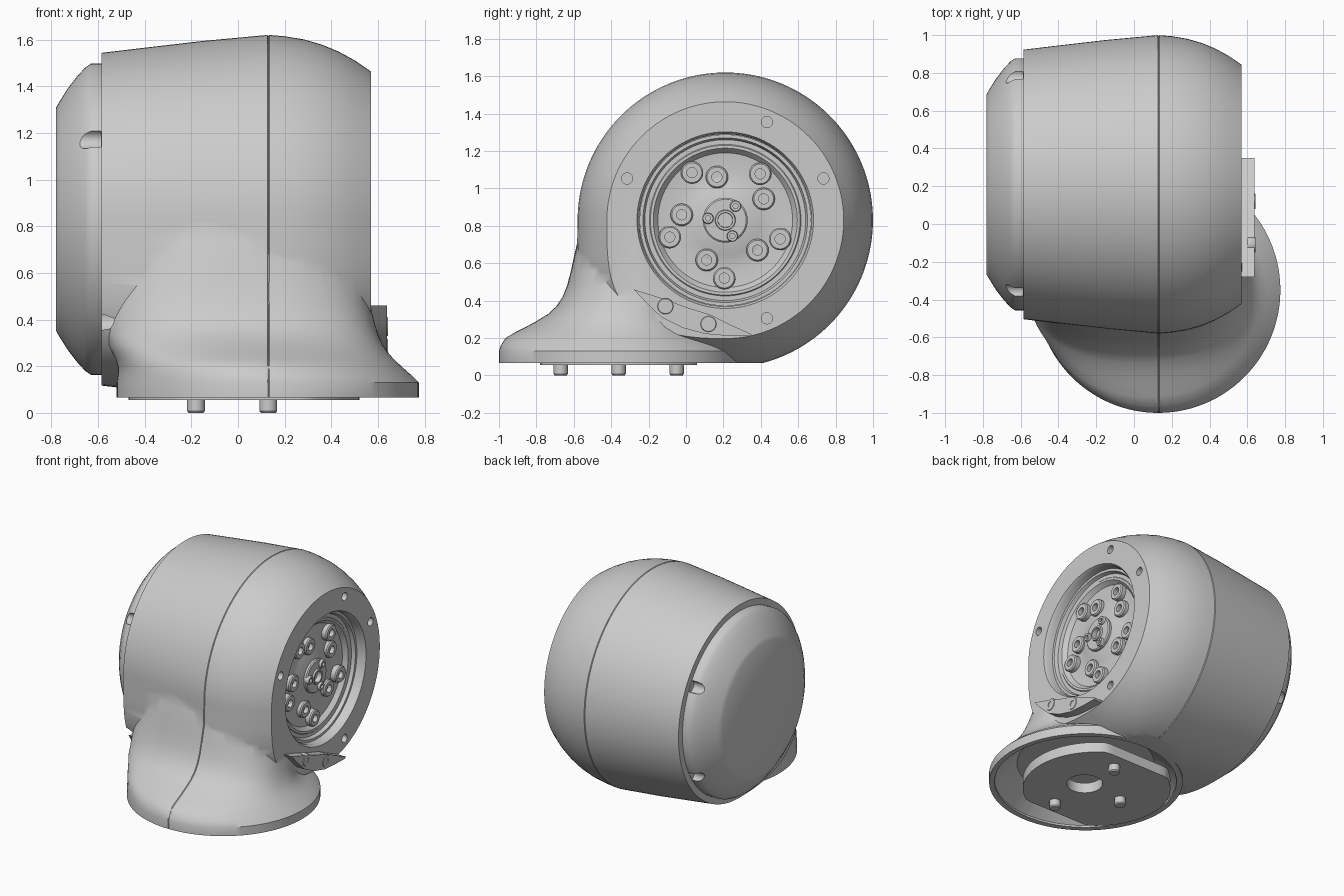
import bpy, bmesh, math
from math import sin, cos, pi, radians

if "Cube" in bpy.data.objects:
    bpy.data.objects.remove(bpy.data.objects["Cube"])

CY, CZ = 0.21, 0.83          # axis of the drum, parallel to x


def finish(name, bm):
    bmesh.ops.recalc_face_normals(bm, faces=bm.faces)
    me = bpy.data.meshes.new(name)
    bm.to_mesh(me)
    bm.free()
    ob = bpy.data.objects.new(name, me)
    bpy.context.collection.objects.link(ob)
    return ob


def loft(name, rings, cap=True):
    """Skin a list of equally long point rings."""
    bm = bmesh.new()
    rows = [[bm.verts.new(p) for p in r] for r in rings]
    n = len(rows[0])
    for a, b in zip(rows, rows[1:]):
        for i in range(n):
            j = (i + 1) % n
            bm.faces.new((a[i], a[j], b[j], b[i]))
    if cap:
        bm.faces.new(rows[0])
        bm.faces.new(rows[-1])
    return finish(name, bm)


def lathe(name, prof, y=CY, z=CZ, n=96):
    """Turn an (x, radius) profile about an axis along x, capped at both ends."""
    return loft(name, [[(x, y + r * cos(2 * pi * i / n), z + r * sin(2 * pi * i / n))
                        for i in range(n)] for x, r in prof])


def post(name, x, y, levels, n=64):
    """Stack (z, radius) circles along z."""
    return loft(name, [[(x + r * cos(2 * pi * i / n), y + r * sin(2 * pi * i / n), z)
                        for i in range(n)] for z, r in levels])


def boolean(ob, tools, op):
    for t in tools:
        t.hide_render = True
        m = ob.modifiers.new("bool", 'BOOLEAN')
        m.object, m.operation, m.solver = t, op, 'EXACT'
    dg = bpy.context.evaluated_depsgraph_get()
    me = bpy.data.meshes.new_from_object(ob.evaluated_get(dg))
    ob.modifiers.clear()
    ob.data = me
    for t in tools:
        bpy.data.objects.remove(t)


def polar(r, deg):
    return CY + r * cos(radians(deg)), CZ + r * sin(radians(deg))


def boss(name, x0, x1, y, z, r):
    """Round screw boss with a socket."""
    h = r * 0.45
    return lathe(name, [(x0, r), (x1 - 0.008, r), (x1, r * 0.88), (x1, h),
                        (x1 - 0.03, h), (x1 - 0.03, h * 0.3)], y, z, 24)


# drum housing: round, but its lower front quarter is squared and leans into the neck
def drum_ring(x, r, e, n=144):
    pts = []
    for i in range(n):
        c, s = cos(2 * pi * i / n), sin(2 * pi * i / n)
        lean = 0
        if c < 0 and s < 0:
            c, s = -abs(c) ** (2 / e), -abs(s) ** (2 / e)
            lean = 0.3 * (r * s) ** 2 * abs(c)
        pts.append((x, CY + r * c - lean, CZ + r * s))
    return pts


body = loft("housing", [drum_ring(*p) for p in [
    (-0.585, 0.713, 2.5), (-0.4, 0.735, 2.6), (-0.15, 0.764, 2.7), (0.13, 0.79, 2.7),
    (0.2, 0.784, 2.6), (0.28, 0.771, 2.55), (0.36, 0.748, 2.5), (0.43, 0.719, 2.45),
    (0.5, 0.681, 2.4), (0.57, 0.633, 2.4)]])

# neck flaring into the round base: z, xmin, xmax, ymin, ymax, squareness
rows = [(0.065, -0.52, 0.775, -1.0, 0.30, 2), (0.13, -0.52, 0.775, -1.0, 0.30, 2),
        (0.16, -0.515, 0.745, -0.99, 0.28, 2), (0.2, -0.515, 0.70, -0.965, 0.22, 2),
        (0.23, -0.525, 0.668, -0.915, 0.17, 2.05), (0.26, -0.54, 0.642, -0.855, 0.13, 2.1),
        (0.29, -0.555, 0.622, -0.80, 0.1, 2.2), (0.33, -0.565, 0.603, -0.735, 0.08, 2.3),
        (0.37, -0.57, 0.59, -0.693, 0.08, 2.4), (0.42, -0.57, 0.577, -0.66, 0.1, 2.5),
        (0.48, -0.57, 0.565, -0.636, 0.12, 2.5), (0.56, -0.565, 0.56, -0.615, 0.2, 2.5),
        (0.64, -0.56, 0.55, -0.598, 0.2, 2.4), (0.74, -0.55, 0.53, -0.575, 0.2, 2.3),
        (0.9, -0.5, 0.5, -0.53, 0.2, 2.2)]


def superellipse(z, x0, x1, y0, y1, e, n=112):
    pts = []
    for i in range(n):
        c, s = cos(2 * pi * i / n), sin(2 * pi * i / n)
        pts.append(((x0 + x1) / 2 + (x1 - x0) / 2 * math.copysign(abs(c) ** (2 / e), c),
                    (y0 + y1) / 2 + (y1 - y0) / 2 * math.copysign(abs(s) ** (2 / e), s), z))
    return pts


neck = loft("neck", [superellipse(*r) for r in rows])
boolean(body, [neck], 'UNION')

# cut the face recess, hollow base, face holes and front notch
cuts = [lathe("cut_recess", [(0.43, 0.46), (0.55, 0.46), (0.60, 0.49)]),
        post("cut_base", 0.13, -0.35, [(0.0, 0.61), (0.08, 0.61), (0.21, 0.46)]),
        post("cut_floor", 0, 0, [(-0.2, 2), (0.066, 2)])]
for a in (67, 23, 157, -67):
    cuts.append(lathe("cut_hole", [(0.5, 0.03), (0.7, 0.03)], *polar(0.57, a), n=20))
cuts.append(lathe("cut_notch", [(-0.7, 0.055), (-0.47, 0.055)], -0.42, 0.405, n=24))
boolean(body, cuts, 'DIFFERENCE')

# fine parting groove around the housing
bm = bmesh.new()
bm.from_mesh(body.data)
for x in (0.126, 0.134, 0.13):
    res = bmesh.ops.bisect_plane(bm, geom=bm.verts[:] + bm.edges[:] + bm.faces[:],
                                 plane_co=(x, 0, 0), plane_no=(1, 0, 0), dist=1e-5)
bm.normal_update()
for v in [g for g in res["geom_cut"] if isinstance(g, bmesh.types.BMVert)]:
    y, z = v.co.y, v.co.z
    if math.hypot(y - CY, z - CZ) > 0.6 and (z > 0.23 or (z > 0.07 and (y < -0.97 or y > 0.4))):
        v.co -= v.normal * 0.006
bm.to_mesh(body.data)
bm.free()

# rear cap with notches
cap = lathe("rear_cap", [(-0.57, 0.667), (-0.63, 0.667), (-0.655, 0.65), (-0.69, 0.612),
                         (-0.73, 0.56), (-0.765, 0.504), (-0.78, 0.478), (-0.78, 0.1)])
boolean(cap, [lathe("cut_notch", [(-0.70, 0.04), (-0.587, 0.04)], *polar(0.665, a), n=24)
              for a in (30, 149, -30)], 'DIFFERENCE')

# recessed output disc with lip, dished floor and hub
lathe("output_disc", [(0.42, 0.458), (0.505, 0.458), (0.505, 0.44), (0.48, 0.43), (0.48, 0.405),
                      (0.485, 0.40), (0.485, 0.385), (0.455, 0.36), (0.445, 0.27),
                      (0.455, 0.19), (0.475, 0.14), (0.475, 0.05)])
lathe("hub", [(0.45, 0.12), (0.49, 0.12), (0.497, 0.112), (0.497, 0.055), (0.51, 0.052),
              (0.51, 0.04), (0.46, 0.038), (0.46, 0.01)], n=48)
for i in range(5):
    boss("outer_boss", 0.43, 0.49, *polar(0.31, 53 + 72 * i), 0.06)
    boss("inner_boss", 0.43, 0.48, *polar(0.235, 29 + 72 * i), 0.06)
for i in range(3):
    boss("hub_screw", 0.48, 0.515, *polar(0.093, 54 + 120 * i), 0.03)

# curved bracket under the disc
outline = [(-0.28, 0.46), (-0.2, 0.435), (-0.12, 0.41), (0.0, 0.365), (0.13, 0.325),
           (0.24, 0.27), (0.35, 0.22), (0.34, 0.21), (0.22, 0.212), (0.1, 0.222),
           (-0.02, 0.255), (-0.13, 0.31), (-0.21, 0.385)]
loft("bracket", [[(x, y, z) for y, z in outline] for x in (0.54, 0.638)])
for y, z in ((-0.11, 0.37), (0.12, 0.275)):
    boss("bracket_screw", 0.60, 0.642, y, z, 0.045)

# mounting plate with centre hole inside the base
ring = [(0.025 + 0.495 * cos(2 * pi * i / 64),
         max(-0.78, min(0.06, -0.36 + 0.495 * sin(2 * pi * i / 64)))) for i in range(64)]
plate = loft("mounting_plate", [[(x, y, z) for x, y in ring] for z in (0.055, 0.13)])
boolean(plate, [post("cut_centre", 0.13, -0.36, [(0, 0.12), (0.3, 0.12)])], 'DIFFERENCE')

# mounting pins
for x, y in ((0.13, -0.67), (-0.18, -0.36), (0.13, -0.05)):
    post("mounting_pin", x, y, [(0.0, 0.032), (0.008, 0.038), (0.1, 0.038)], 24)

# smooth shading with crisp edges
bpy.ops.object.select_all(action='SELECT')
bpy.context.view_layer.objects.active = body
bpy.ops.object.shade_smooth_by_angle(angle=radians(35))
